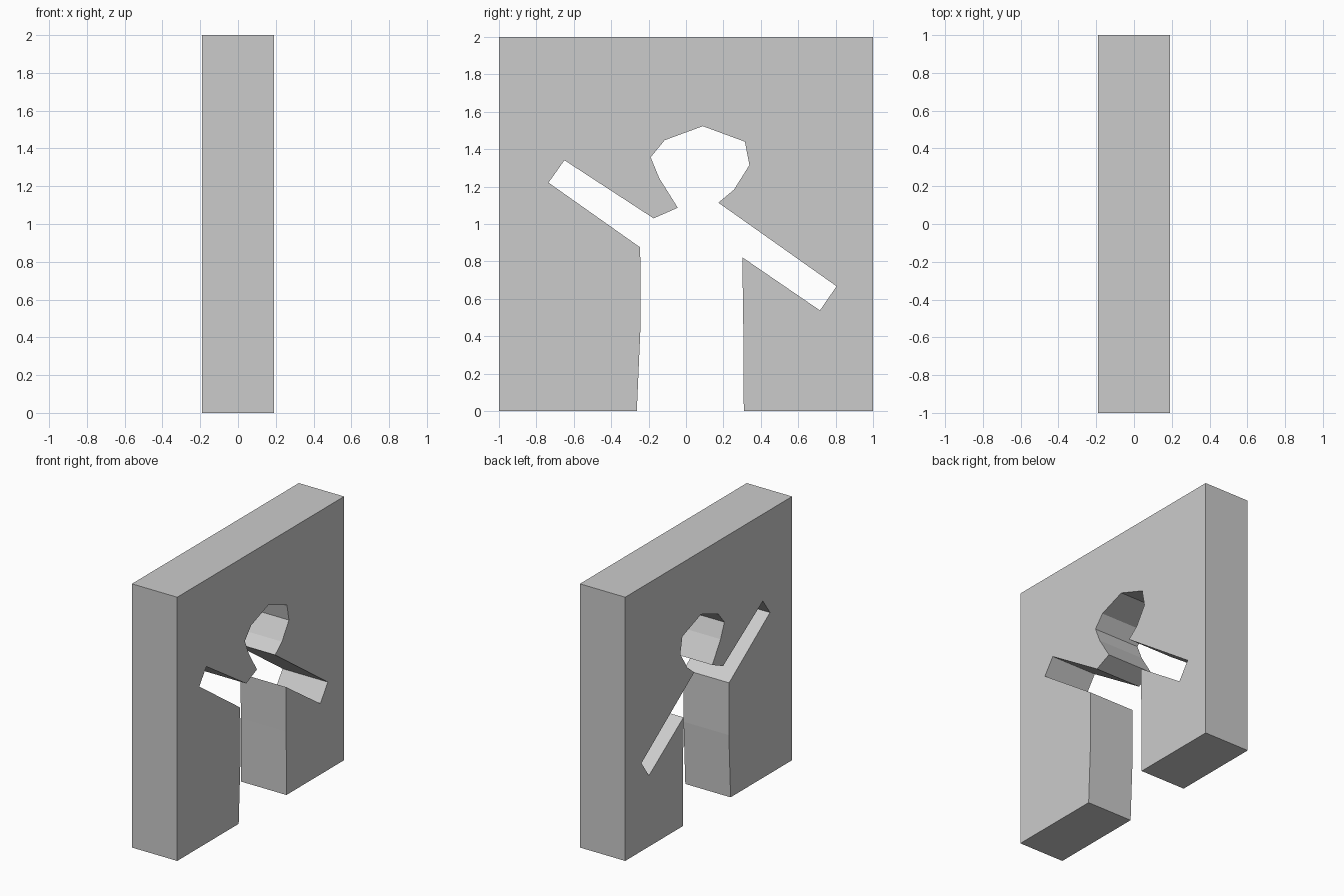
import bpy, bmesh

if "Cube" in bpy.data.objects:
    bpy.data.objects.remove(bpy.data.objects["Cube"])

HALF_DEPTH = 0.19

# Figure-shaped opening in (y, z), from left foot round to right foot
opening = [
    (-0.263, 0), (-0.242, 0.48), (-0.245, 0.875),            # left side
    (-0.735, 1.221), (-0.65, 1.341), (-0.173, 1.03),         # raised arm
    (-0.044, 1.087), (-0.143, 1.245), (-0.189, 1.357),       # neck and head
    (-0.114, 1.448), (0.09, 1.523), (0.315, 1.44),
    (0.339, 1.315), (0.256, 1.183), (0.173, 1.114),
    (0.805, 0.667), (0.716, 0.538), (0.301, 0.822),          # lowered arm
    (0.306, 0.48), (0.309, 0),                               # right side
]
# Outer edge of the wall closes the profile
outline = opening + [(1, 0), (1, 2), (-1, 2), (-1, 0)]

# Wall slab: profile extruded along x
bm = bmesh.new()
face = bm.faces.new([bm.verts.new((-HALF_DEPTH, y, z)) for y, z in outline])
result = bmesh.ops.extrude_face_region(bm, geom=[face], use_keep_orig=True)
moved = [v for v in result["geom"] if isinstance(v, bmesh.types.BMVert)]
bmesh.ops.translate(bm, verts=moved, vec=(2 * HALF_DEPTH, 0, 0))
bmesh.ops.recalc_face_normals(bm, faces=bm.faces)

mesh = bpy.data.meshes.new("wall_with_figure_opening")
bm.to_mesh(mesh)
bm.free()
wall = bpy.data.objects.new("wall_with_figure_opening", mesh)
bpy.context.collection.objects.link(wall)
